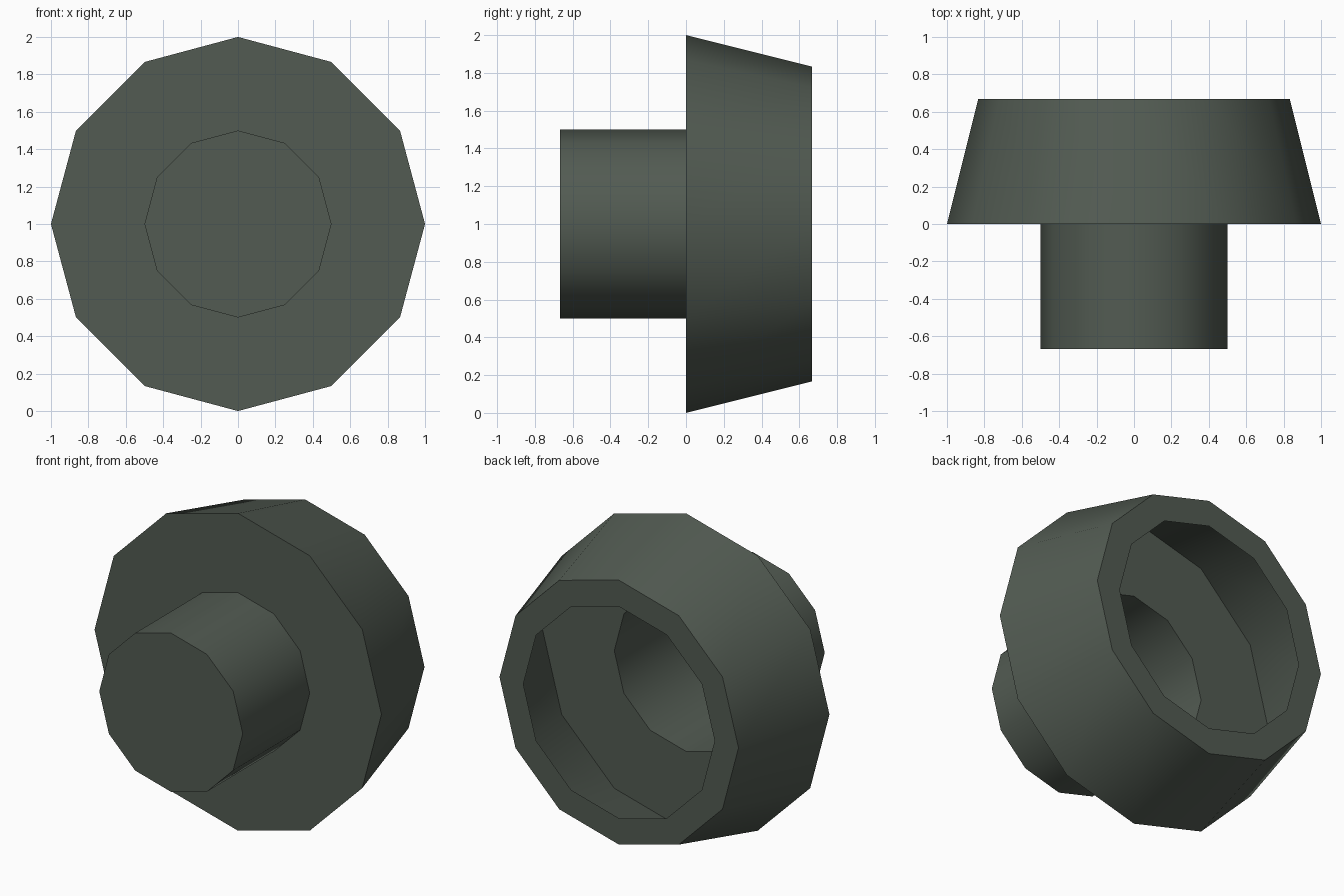
import bpy, bmesh, math

if "Cube" in bpy.data.objects:
    bpy.data.objects.remove(bpy.data.objects["Cube"])

SIDES = 12
# profile along the y axis: (y, radius), a thin open shell
PROFILE = [(-0.667, 0.5), (0, 0.5), (0, 1.0), (0.667, 0.833), (0.667, 0.667)]

mat = bpy.data.materials.new("dark grey green")
mat.diffuse_color = (0.085, 0.105, 0.085, 1)
mat.use_nodes = True
mat.node_tree.nodes["Principled BSDF"].inputs["Base Color"].default_value = mat.diffuse_color

bm = bmesh.new()
# rings around the axis
rings = []
for y, r in PROFILE:
    angles = [2 * math.pi * i / SIDES for i in range(SIDES)]
    rings.append([bm.verts.new((r * math.cos(a), y, 1 + r * math.sin(a))) for a in angles])

# neck, flange, tapered wall and rim
for a, b in zip(rings, rings[1:]):
    for i in range(SIDES):
        j = (i + 1) % SIDES
        bm.faces.new((a[i], a[j], b[j], b[i]))
# closed front end of the neck
bm.faces.new(rings[0][::-1])

bmesh.ops.recalc_face_normals(bm, faces=bm.faces)
bm.normal_update()
# front cap must face -y
cap = next(f for f in bm.faces if len(f.verts) == SIDES)
if cap.normal.y > 0:
    bmesh.ops.reverse_faces(bm, faces=bm.faces)

mesh = bpy.data.meshes.new("stepped_cup")
bm.to_mesh(mesh)
bm.free()
mesh.materials.append(mat)
obj = bpy.data.objects.new("stepped_cup", mesh)
bpy.context.collection.objects.link(obj)

# smooth sides, sharp steps
bpy.context.view_layer.objects.active = obj
obj.select_set(True)
bpy.ops.object.shade_smooth_by_angle(angle=math.radians(40))
